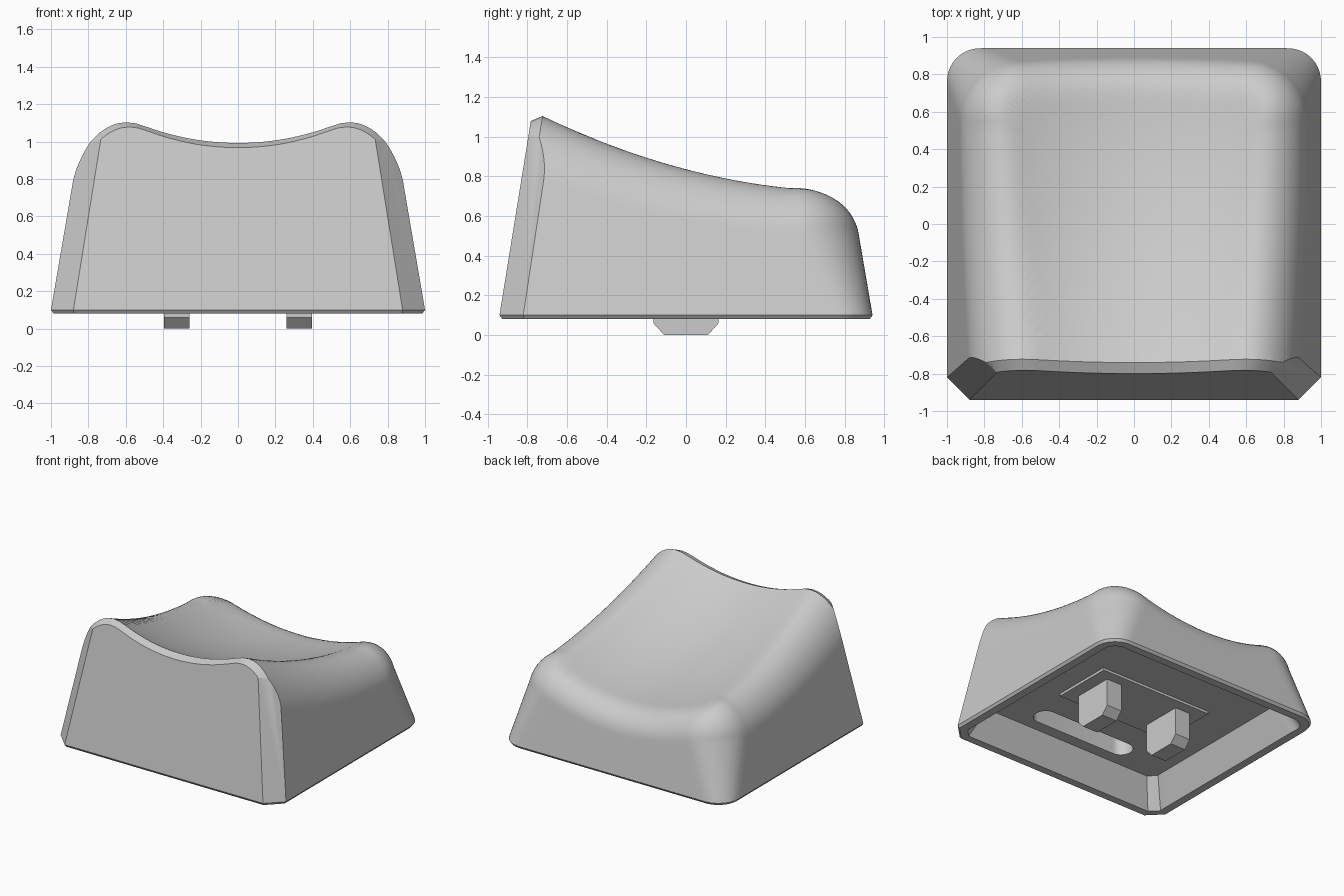
import bpy, bmesh
from math import sqrt, sin, cos, pi, radians
from mathutils import Vector

if "Cube" in bpy.data.objects:
    bpy.data.objects.remove(bpy.data.objects["Cube"], do_unlink=True)

grey = bpy.data.materials.new("light_grey_plastic")
grey.use_nodes = True
grey.diffuse_color = (0.6, 0.6, 0.6, 1)
grey.node_tree.nodes["Principled BSDF"].inputs["Base Color"].default_value = (0.6, 0.6, 0.6, 1)

TAPER = 0.171       # lean of the side and back walls
LEAN = 0.1616       # lean of the front wall
FLOOR = 0.3         # height of the recessed underside


def make_object(name, bm):
    bmesh.ops.recalc_face_normals(bm, faces=bm.faces[:])
    mesh = bpy.data.meshes.new(name)
    bm.to_mesh(mesh)
    bm.free()
    mesh.materials.append(grey)
    obj = bpy.data.objects.new(name, mesh)
    bpy.context.collection.objects.link(obj)
    return obj


def prism(name, outline, direction):
    """Extrude a closed planar outline along a vector."""
    bm = bmesh.new()
    face = bm.faces.new([bm.verts.new(p) for p in outline])
    top = bmesh.ops.extrude_face_region(bm, geom=[face])["geom"]
    bmesh.ops.translate(bm, vec=direction, verts=[v for v in top if isinstance(v, bmesh.types.BMVert)])
    return make_object(name, bm)


def clamp(value, low, high):
    return max(low, min(value, high))


def rounded(a, b, c, r):
    """Circular fillet of two half spaces whose normals have dot product c."""
    u, v = a + r, b + r
    if u > c * v and v > c * u:
        return sqrt((u * u + v * v - 2 * c * u * v) / (1 - c * c)) - r
    return max(a, b)


def wall(x, y, z):
    """Signed distance to the tapered sides and back with a round corner."""
    lean = TAPER * (z - 0.1)
    corner = clamp(0.18 + 0.3 * (z - 0.1), 0.18, 0.31)
    return rounded((abs(x) - 1 + lean) * 0.986, (y - 0.94 + lean) * 0.986, 0.028, corner)


def body_distance(x, y, z):
    w = wall(x, y, z)
    # Finger dish, flatter towards the back
    dish = 1.33 + 0.25 * (y + 0.72)
    drop = sqrt(dish ** 2 - min(x * x, 1.2))
    height = 0.7 - 0.274 * y + 0.163 * y * y + dish - drop
    n = Vector((-x / drop, 0.274 - 0.326 * y, 1)).normalized()
    e = 0.001
    g = Vector((wall(x + e, y, z) - w, wall(x, y + e, z) - w, wall(x, y, z + e) - w)).normalized()
    c = clamp(g.dot(n), -0.9, 0.9)
    radius = 0.23 - 0.03 * clamp(y, -0.8, 0.8)
    solid = rounded(w, (z - height) * n.z, c, radius)
    return max(solid, -0.2 - z, -1.1 - y)


# Body: a gridded box pushed out to the rounded, dished shape
bm = bmesh.new()
bmesh.ops.create_cube(bm, size=2)
bmesh.ops.subdivide_edges(bm, edges=bm.edges[:], cuts=48, use_grid_fill=True)
start = Vector((0, -0.1, 0.4))
for v in bm.verts:
    ray = Vector((v.co.x, v.co.y * 1.02 - 0.08, v.co.z * 0.6 + 0.4)) - start
    lo, hi = 0.0, 1.8
    for _ in range(20):
        mid = (lo + hi) / 2
        if body_distance(*(start + ray * mid)) < 0:
            lo = mid
        else:
            hi = mid
    v.co = start + ray * lo


def cut(point, normal):
    geom = bm.verts[:] + bm.edges[:] + bm.faces[:]
    res = bmesh.ops.bisect_plane(bm, geom=geom, dist=1e-5, plane_co=point, plane_no=normal, clear_outer=True)
    return [e for e in res["geom_cut"] if isinstance(e, bmesh.types.BMEdge)]


def extrude_loop(edges, move):
    res = bmesh.ops.extrude_edge_only(bm, edges=edges)["geom"]
    for v in res:
        if isinstance(v, bmesh.types.BMVert):
            v.co = move(v.co)
    return [e for e in res if isinstance(e, bmesh.types.BMEdge)]


def to_front(co):
    z = co.z - 0.025
    return Vector((co.x * 0.975, -0.94 + LEAN * (z - 0.1), z))


def inset(co, distance, level):
    """Move a point of the lower outline inwards, narrowing its corners."""
    side = 0.83 if co.y < 0 else 0.76
    core = Vector((clamp(co.x, -side, side), clamp(co.y, -0.77, 0.7), co.z))
    moved = co - (co - core).normalized() * distance
    return Vector((moved.x, moved.y, level))


# Front wall with a narrow chamfer along its top edge
loop = extrude_loop(cut((0, -0.885, 0.1), (0, -1, LEAN)), to_front)
bmesh.ops.contextual_create(bm, geom=loop)

# Flat chamfers on the two front corners
for side in (-1, 1):
    loop = cut((side * 0.88, -0.94, 0.1), (side * 0.108, -0.108, 0.0348))
    bmesh.ops.contextual_create(bm, geom=loop)

# Lower edge, rim and hollow underside with drafted walls
loop = cut((0, 0, 0.1), (0, 0, -1))
loop = extrude_loop(loop, lambda co: inset(co, 0.015, 0.08))
loop = extrude_loop(loop, lambda co: inset(co, 0.065, 0.08))
loop = extrude_loop(loop, lambda co: Vector((co.x * 0.89, co.y * 0.885, FLOOR)))
bmesh.ops.contextual_create(bm, geom=loop)
bmesh.ops.remove_doubles(bm, verts=bm.verts[:], dist=1e-4)
body = make_object("keycap_body", bm)

# Long slot cut into the underside
slot = []
for i in range(34):
    a = -pi / 2 + pi * (i % 17) / 16 + (pi if i > 16 else 0)
    slot.append(((0.36 if i < 17 else -0.36) + 0.09 * cos(a), -0.58 + 0.09 * sin(a), FLOOR - 0.05))
cutter = prism("slot_cutter", slot, (0, 0, 0.25))
cutter.hide_render = True
mod = body.modifiers.new("slot", "BOOLEAN")
mod.operation = "DIFFERENCE"
mod.solver = "EXACT"
mod.object = cutter
bpy.context.view_layer.objects.active = body
bpy.ops.object.modifier_apply(modifier="slot")
bpy.data.objects.remove(cutter, do_unlink=True)

bpy.ops.object.select_all(action="DESELECT")
body.select_set(True)
bpy.ops.object.shade_smooth_by_angle(angle=radians(28))

# Thin raised pad that carries the legs
pad = [(-0.5, -0.25), (0.5, -0.25), (0.5, 0.25), (-0.5, 0.25)]
prism("leg_pad", [(x, y, FLOOR - 0.02) for x, y in pad], (0, 0, 0.04))

# Two mounting legs with chamfered tips
leg = [(-0.165, FLOOR), (-0.165, 0.06), (-0.11, 0), (0.11, 0), (0.165, 0.06), (0.165, FLOOR)]
for name, x in (("left_mounting_leg", 0.26), ("right_mounting_leg", -0.395)):
    prism(name, [(x, y, z) for y, z in leg], (0.135, 0, 0))
